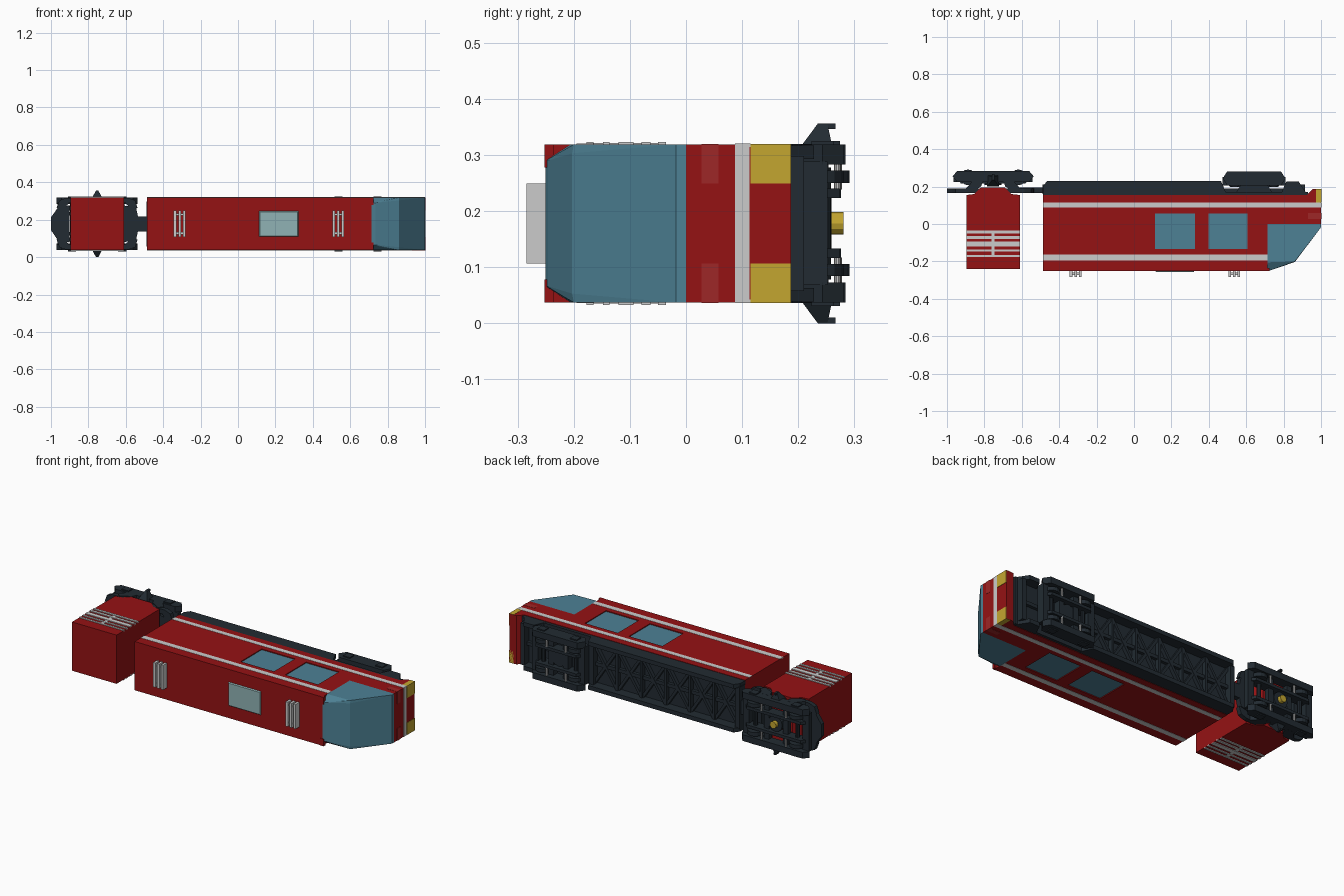
import bpy, bmesh, math
from mathutils import Vector

if "Cube" in bpy.data.objects:
    bpy.data.objects.remove(bpy.data.objects["Cube"])

ZC = 0.178   # centre plane of the sideways-lying train
HW = 0.141   # half width of the body


def material(name, r, g, b):
    m = bpy.data.materials.new(name)
    m.diffuse_color = (r, g, b, 1)
    m.use_nodes = True
    m.node_tree.nodes["Principled BSDF"].inputs["Base Color"].default_value = m.diffuse_color
    return m


RED = material("red_paint", 0.3, 0.006, 0.007)
LAMP = material("lamp_red", 0.34, 0.02, 0.02)
GLASS = material("blue_glass", 0.075, 0.22, 0.3)
PANEL = material("pale_panel", 0.28, 0.45, 0.46)
LIGHT = material("light_grey", 0.55, 0.55, 0.55)
YELLOW = material("yellow_paint", 0.55, 0.38, 0.03)
DARK = material("dark_metal", 0.016, 0.024, 0.032)


def finish(name, bm, mat):
    bmesh.ops.recalc_face_normals(bm, faces=bm.faces)
    me = bpy.data.meshes.new(name)
    bm.to_mesh(me)
    bm.free()
    ob = bpy.data.objects.new(name, me)
    bpy.context.collection.objects.link(ob)
    if mat:
        me.materials.append(mat)
    return ob


def prism(name, pts, a, b, mat, axis="z"):
    """Extrude a profile: (x,y) along w for axis z, (x,w) along y for axis y."""
    put = (lambda p, t: (p[0], p[1], ZC + t)) if axis == "z" else (lambda p, t: (p[0], t, ZC + p[1]))
    bm = bmesh.new()
    lo = [bm.verts.new(put(p, a)) for p in pts]
    hi = [bm.verts.new(put(p, b)) for p in pts]
    bm.faces.new(lo)
    bm.faces.new(hi)
    n = len(pts)
    for i in range(n):
        j = (i + 1) % n
        bm.faces.new((lo[i], lo[j], hi[j], hi[i]))
    return finish(name, bm, mat)


def box(name, x0, x1, y0, y1, w0, w1, mat):
    return prism(name, [(x0, y0), (x1, y0), (x1, y1), (x0, y1)], w0, w1, mat)


def pair(name, x0, x1, y0, y1, w0, w1, mat):
    for s, tag in ((1, "left"), (-1, "right")):
        box(f"{name}_{tag}", x0, x1, y0, y1, s * w0, s * w1, mat)


def hull(name, pts, mat):
    bm = bmesh.new()
    for x, y, w in pts:
        bm.verts.new((x, y, ZC + w))
    bmesh.ops.convex_hull(bm, input=bm.verts)
    bmesh.ops.dissolve_limit(bm, angle_limit=0.02, verts=bm.verts, edges=bm.edges)
    return finish(name, bm, mat)


def strut(name, x0, w0, x1, w1, y0, y1, t, mat):
    d = Vector((x1 - x0, w1 - w0)).normalized() * t / 2
    nx, nw = -d.y, d.x
    prism(name, [(x0 + nx, w0 + nw), (x1 + nx, w1 + nw), (x1 - nx, w1 - nw), (x0 - nx, w0 - nw)],
          y0, y1, mat, "y")


def rod(name, x, y, w, r, depth, axis, mat, n=10):
    bm = bmesh.new()
    bmesh.ops.create_cone(bm, cap_ends=True, segments=n, radius1=r, radius2=r, depth=depth)
    ob = finish(name, bm, mat)
    ob.location = (x, y, ZC + w)
    if axis == "y":
        ob.rotation_euler.x = math.pi / 2


# main car body with recessed side windows
body = prism("car_body", [(-0.487, -0.25), (0.715, -0.25), (0.715, 0), (1, 0), (1, 0.187), (0.955, 0.187),
                          (0.925, 0.155), (-0.487, 0.155)], -HW, HW, RED)
WINDOWS = ((0.112, 0.325), (0.397, 0.607))
for i, (x0, x1) in enumerate(WINDOWS):
    for s in (1, -1):
        cut = box("window_cutter", x0, x1, -0.135, 0.057, s * (HW - 0.008), s * (HW + 0.02), None)
        cut.hide_render = True
        mod = body.modifiers.new("window", "BOOLEAN")
        mod.operation, mod.object, mod.solver = "DIFFERENCE", cut, "EXACT"
        bpy.context.view_layer.objects.active = body
        bpy.ops.object.modifier_apply(modifier=mod.name)
        bpy.data.objects.remove(cut)
    pair(f"side_window_{i}", x0, x1, -0.135, 0.057, HW - 0.012, HW - 0.005, GLASS)

# faceted windscreen nose with chamfered roof corners
hull("windscreen", [(x, y, s * w) for s in (1, -1) for x, y, w in (
    (0.715, 0, HW), (1, 0, HW), (1, -0.018, HW), (0.86, -0.2, HW), (0.715, -0.205, HW),
    (0.735, -0.246, 0.112), (0.715, -0.25, 0.112), (0.86, -0.203, 0.125))], GLASS)
pair("roof_corner", 0.70, 0.725, -0.252, -0.235, 0.1, HW, RED)

# stripes along the sides and across the nose
pair("upper_stripe", -0.487, 1.001, 0.087, 0.115, HW - 0.005, HW + 0.0012, LIGHT)
pair("lower_stripe", -0.487, 0.715, -0.195, -0.164, HW - 0.005, HW + 0.0012, LIGHT)
box("nose_stripe", 0.98, 1.0012, 0.087, 0.113, -HW, HW, LIGHT)
pair("nose_corner", 0.973, 1.002, 0.115, 0.187, 0.071, HW + 0.001, YELLOW)
pair("headlight", 0.93, 1.0012, 0.028, 0.058, 0.071, HW + 0.001, LAMP)

# roof panel and slatted roof vents
hull("roof_panel", [(x, y, w) for a, y in ((0, -0.248), (0.006, -0.256))
                    for x in (0.112 + a, 0.325 - a) for w in (-0.07 + a, 0.07 - a)], PANEL)
for i, xc in enumerate((-0.312, 0.536)):
    for k in (-1, 0, 1):
        x = xc + k * 0.025
        box(f"roof_vent_{i}_slat", x - 0.007, x + 0.007, -0.284, -0.245, -0.071, 0.071, LIGHT)
    for w in (-0.05, 0.05):
        box(f"roof_vent_{i}_brace", xc - 0.03, xc + 0.03, -0.272, -0.26, w - 0.006, w + 0.006, LIGHT)

# rear car body with wheel-arch shaped underside
prism("rear_car_body", [(-0.895, -0.24), (-0.61, -0.24), (-0.61, 0.155), (-0.655, 0.16), (-0.69, 0.195),
                        (-0.82, 0.195), (-0.855, 0.16), (-0.895, 0.155)], -HW, HW, RED)
for yc, t in ((-0.171, 0.012), (-0.142, 0.012), (-0.107, 0.026), (-0.071, 0.016), (-0.043, 0.014)):
    pair("rear_grille_bar", -0.895, -0.61, yc - t / 2, yc + t / 2, HW - 0.005, HW + 0.004, LIGHT)
pair("rear_grille_post", -0.763, -0.745, -0.171, -0.043, HW - 0.005, HW + 0.002, LIGHT)

# chassis: floor, sloped side sills, cross-braced truss
box("chassis_floor", -0.48, 0.93, 0.15, 0.172, -0.138, 0.138, DARK)
for s in (1, -1):
    for name, pts in (("long", [(-0.487, 0.15), (0.5, 0.15), (0.465, 0.23), (-0.465, 0.23), (-0.487, 0.2)]),
                      ("short", [(0.78, 0.15), (0.93, 0.15), (0.88, 0.228), (0.815, 0.228)])):
        prism(f"chassis_sill_{name}", pts, s * 0.115, s * 0.139, DARK)
for x in (-0.475, 0.46, 0.9):
    box("chassis_end_beam", x - 0.014, x + 0.014, 0.16, 0.21, -0.12, 0.12, DARK)
BAYS = 6
for i in range(BAYS):
    xa = -0.47 + i * 0.93 / BAYS
    xb = xa + 0.93 / BAYS
    strut("truss_diagonal_a", xa, -0.118, xb, 0.118, 0.165, 0.193, 0.016, DARK)
    strut("truss_diagonal_b", xa, 0.118, xb, -0.118, 0.165, 0.191, 0.016, DARK)
    box("truss_cross_beam", xb - 0.007, xb + 0.007, 0.165, 0.197, -0.118, 0.118, DARK)
box("truss_spine", -0.47, 0.9, 0.165, 0.19, -0.01, 0.01, DARK)


def bogie(tag, xc, half, y0, y1):
    """Wheel truck: chamfered side frames, cross beams, axles, springs."""
    c, ym = 0.025, (y0 + y1) / 2
    prof = [(xc - half, ym), (xc - half + c, y1), (xc + half - c, y1),
            (xc + half, ym), (xc + half - c, y0), (xc - half + c, y0)]
    for s in (1, -1):
        prism(f"{tag}_side_frame", prof, s * 0.105, s * HW, DARK)
        prism(f"{tag}_inner_frame", [(xc + (x - xc) * 0.9, y - 0.008) for x, y in prof],
              s * 0.045, s * 0.062, DARK)
        for k in (-1, 1):
            x = xc + k * half * 0.62
            rod(f"{tag}_wheel", x, ym - 0.005, s * 0.083, 0.042, 0.022, "z", DARK, 14)
            rod(f"{tag}_spring", xc + k * half * 0.36, y1 - 0.012, s * 0.083, 0.006, 0.045, "z", LIGHT)
            box(f"{tag}_axle_box", x - 0.022, x + 0.022, ym - 0.02, ym + 0.02, s * 0.13, s * 0.147, DARK)
    for k, t in ((-0.88, 0.02), (-0.28, 0.016), (0.28, 0.016), (0.88, 0.02)):
        x = xc + k * half
        box(f"{tag}_cross_beam", x - t, x + t, y0, y1 - 0.03, -0.11, 0.11, DARK)
    for k in (-1, 1):
        rod(f"{tag}_axle", xc + k * half * 0.62, ym - 0.008, 0, 0.012, 0.2, "z", DARK)
    rod(f"{tag}_pivot", xc, ym - 0.02, 0, 0.045, 0.05, "y", DARK, 12)


# front bogie with its mounting neck
bogie("front_bogie", 0.642, 0.168, 0.205, 0.282)
prism("front_bogie_neck", [(0.54, 0.16), (0.745, 0.16), (0.71, 0.215), (0.575, 0.215)], -0.11, 0.11, DARK)

# rear bogie, coupling plate, side points and gold hub
RX = -0.753
bogie("rear_bogie", RX, 0.217, 0.225, 0.284)
for s in (1, -1):
    prism("rear_end_frame", [(-0.97, s * 0.085), (-0.955, s * 0.125), (-0.92, s * 0.138), (-0.585, s * 0.138),
                             (-0.55, s * 0.125), (-0.537, s * 0.085), (-0.58, s * 0.085), (-0.6, s * 0.11),
                             (-0.905, s * 0.11), (-0.925, s * 0.085)], 0.165, 0.19, DARK, "y")
    for k in (-1, 1):
        prism("rear_arch_leg", [(RX + k * x, y) for x, y in (
            (0.125, 0.165), (0.065, 0.2), (0.05, 0.24), (0.1, 0.24), (0.145, 0.19))],
            s * 0.1, s * 0.1415, DARK)
    hull("rear_side_point", [(RX + k * x, y, s * w) for k in (1, -1) for x, y, w in (
        (0.032, 0.2, HW - 0.01), (0.032, 0.262, HW - 0.01), (0.006, 0.235, 0.178), (0.006, 0.252, 0.178))], DARK)
    box("rear_point_tip", RX - 0.007, RX + 0.007, 0.235, 0.266, s * 0.168, s * 0.178, DARK)
prism("rear_coupler_plate", [(-0.9, -0.1), (-0.965, -0.085), (-0.985, -0.055), (-1, -0.035), (-1, 0.035),
                             (-0.985, 0.055), (-0.965, 0.085), (-0.9, 0.1)], 0.165, 0.19, DARK, "y")
prism("car_coupler", [(-0.62, -0.1), (-0.545, -0.085), (-0.535, -0.04), (-0.48, -0.04),
                      (-0.48, 0.04), (-0.535, 0.04), (-0.545, 0.085), (-0.62, 0.1)], 0.166, 0.195, DARK, "y")
rod("gold_hub", RX, 0.266, 0, 0.02, 0.03, "y", YELLOW, 12)
